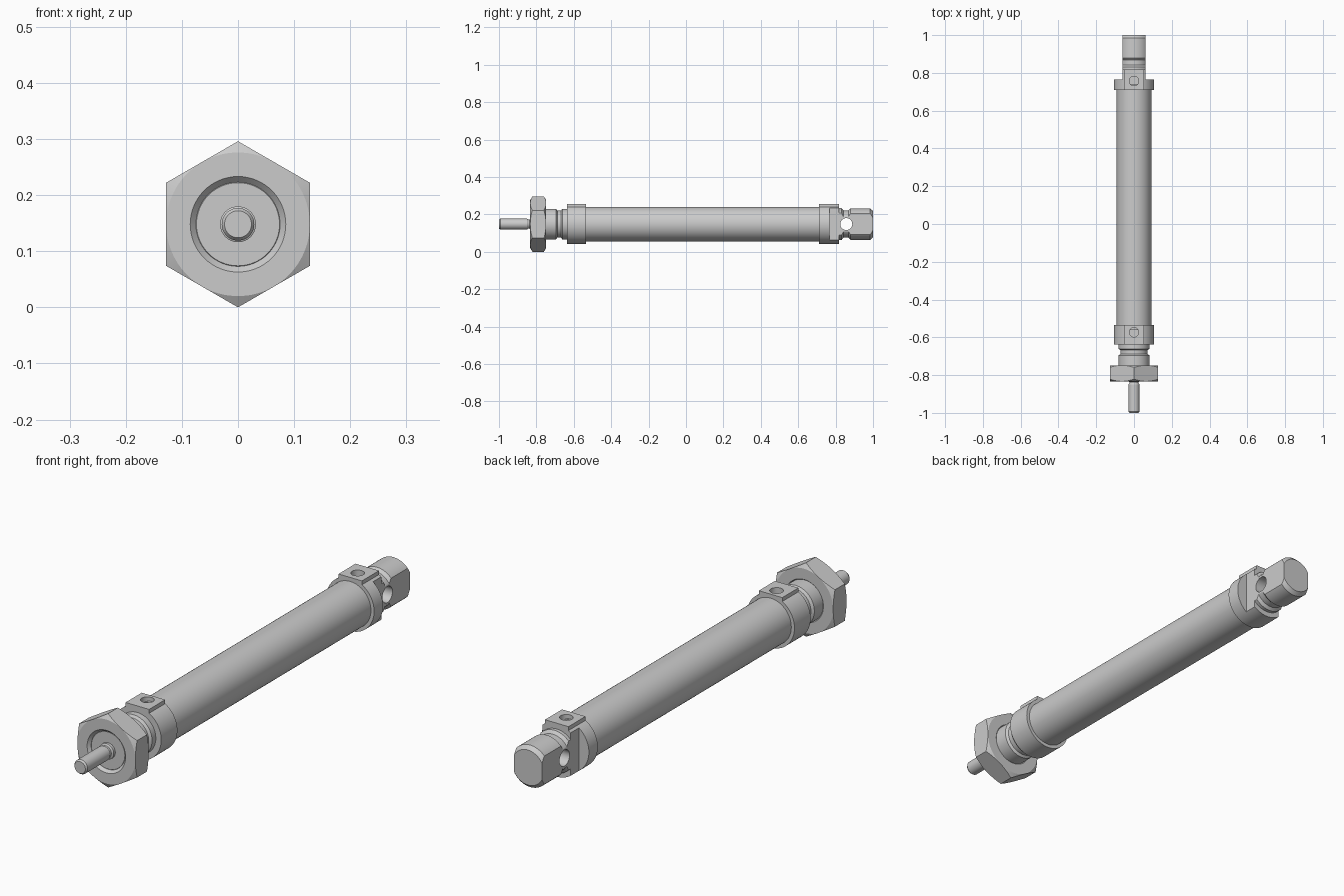
import bpy, bmesh, math
from mathutils import Matrix, Vector

if "Cube" in bpy.data.objects:
    bpy.data.objects.remove(bpy.data.objects["Cube"])

ZC = 0.148  # height of the cylinder axis


def make(name, bm):
    bmesh.ops.recalc_face_normals(bm, faces=bm.faces)
    me = bpy.data.meshes.new(name)
    bm.to_mesh(me)
    bm.free()
    ob = bpy.data.objects.new(name, me)
    bpy.context.collection.objects.link(ob)
    return ob


def lathe(name, profile, n=64, phase=0.0):
    """Solid of revolution about the y axis from (radius, y) points."""
    bm = bmesh.new()
    rings = []
    for r, y in profile:
        rings.append([bm.verts.new((r * math.sin(phase + math.tau * i / n), y,
                                    ZC + r * math.cos(phase + math.tau * i / n)))
                      for i in range(n)])
    for a, b in zip(rings, rings[1:]):
        for i in range(n):
            j = (i + 1) % n
            bm.faces.new((a[i], a[j], b[j], b[i]))
    bm.faces.new(rings[0])
    bm.faces.new(rings[-1])
    return make(name, bm)


def box(name, lo, hi):
    bm = bmesh.new()
    size = Vector(hi) - Vector(lo)
    mid = (Vector(hi) + Vector(lo)) / 2
    bmesh.ops.create_cube(bm, size=1, matrix=Matrix.Translation(mid) @ Matrix.Diagonal((*size, 1)))
    return make(name, bm)


def drill(r, depth, loc, axis):
    bm = bmesh.new()
    rot = Matrix.Rotation(math.pi / 2, 4, 'Y') if axis == 'X' else Matrix()
    bmesh.ops.create_cone(bm, cap_ends=True, segments=40, radius1=r, radius2=r, depth=depth,
                          matrix=Matrix.Translation(loc) @ rot)
    return make("cutter", bm)


def boolean(ob, other, op='DIFFERENCE'):
    other.hide_render = True
    m = ob.modifiers.new("bool", 'BOOLEAN')
    m.operation, m.solver, m.object = op, 'EXACT', other
    bpy.context.view_layer.objects.active = ob
    bpy.ops.object.modifier_apply(modifier=m.name)
    bpy.data.objects.remove(other, do_unlink=True)


def port(ob, y0, y1, yh):
    """Flat-topped pad with a blind air port."""
    boolean(ob, box("pad", (-0.052, y0, ZC), (0.052, y1, ZC + 0.108)), 'UNION')
    boolean(ob, drill(0.025, 0.09, (0, yh, ZC + 0.108), 'Z'))


# barrel
lathe("barrel_tube", [(0.092, -0.56), (0.092, 0.74)])

# front end cap with threaded neck
front = lathe("front_cap", [(0.074, -0.822), (0.082, -0.812), (0.082, -0.695), (0.072, -0.688),
                            (0.072, -0.668), (0.082, -0.661), (0.082, -0.637),
                            (0.106, -0.637), (0.106, -0.535)])
port(front, -0.637, -0.535, -0.573)

# rear end cap with flattened mounting eye
rear = lathe("rear_cap", [(0.106, 0.71), (0.106, 0.818), (0.085, 0.818), (0.085, 0.832),
                          (0.073, 0.842), (0.073, 0.868), (0.084, 0.88),
                          (0.084, 0.985), (0.07, 1.0)])
port(rear, 0.71, 0.818, 0.757)
for s in (-1, 1):
    xs = sorted((s * 0.062, s * 0.2))
    boolean(rear, box("cutter", (xs[0], 0.766, -0.1), (xs[1], 1.1, 0.4)))
boolean(rear, drill(0.032, 0.4, (0, 0.857, ZC), 'X'))

# hexagonal mounting nut, corners chamfered, bore countersunk
nut = lathe("mounting_nut", [(0.148, -0.833), (0.148, -0.748)], 6)
boolean(nut, lathe("cutter", [(0.128, -0.833), (0.1515, -0.8194),
                              (0.1515, -0.7616), (0.128, -0.748)], 96), 'INTERSECT')
boolean(nut, lathe("cutter", [(0.087, -0.835), (0.075, -0.822), (0.075, -0.759), (0.087, -0.746)]))

# piston rod with threaded tip and spanner flats
rod = lathe("piston_rod", [(0.024, -1.0), (0.029, -0.993), (0.029, -0.85), (0.024, -0.842),
                           (0.024, -0.836), (0.032, -0.832), (0.032, -0.78)], 48)

for ob in bpy.context.scene.objects:
    ob.select_set(True)
    bpy.context.view_layer.objects.active = ob
bpy.ops.object.shade_smooth_by_angle(angle=math.radians(20))
